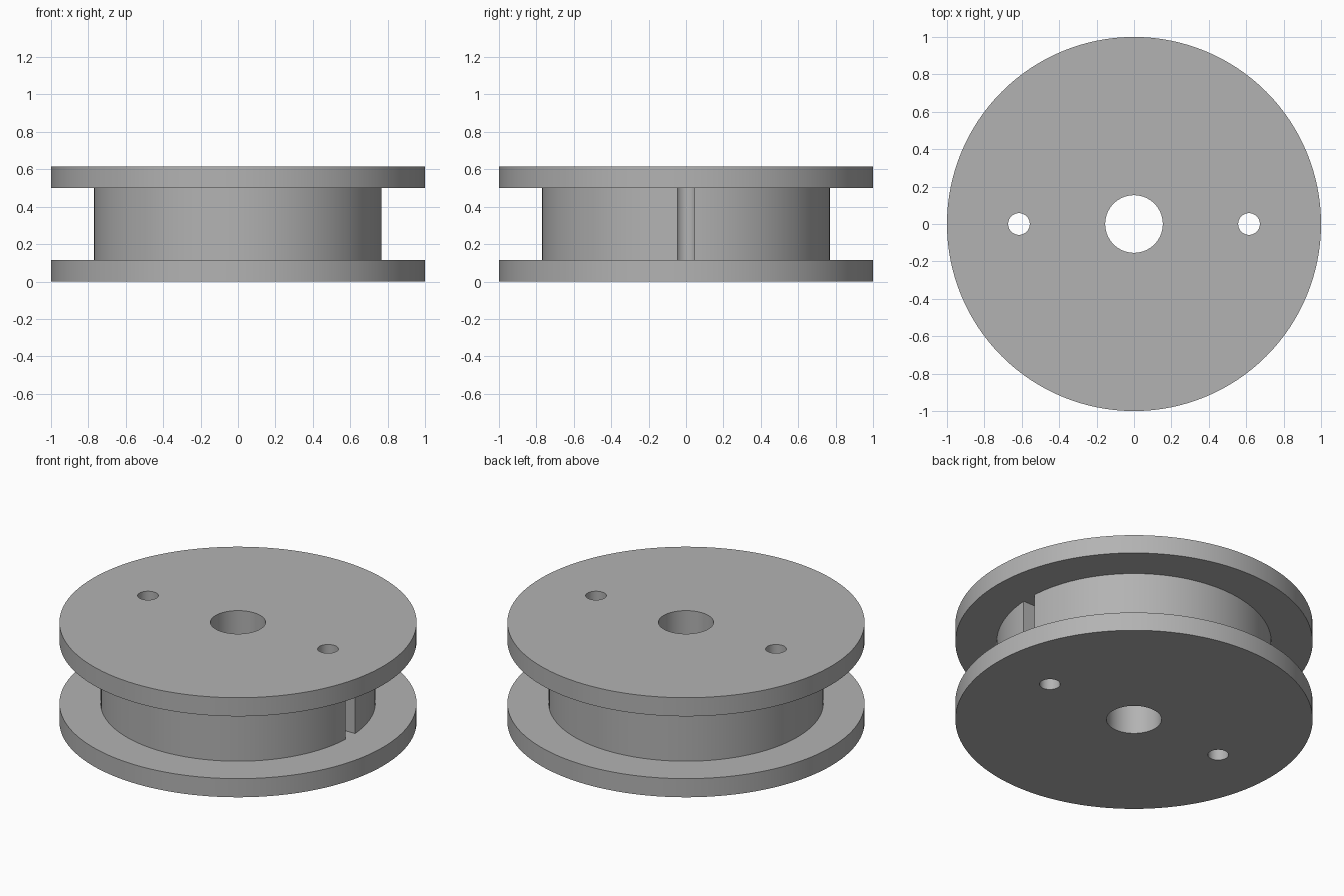
import bpy, bmesh
from math import radians, tau
from mathutils import Vector

cube = bpy.data.objects.get("Cube")
if cube:
    bpy.data.objects.remove(cube, do_unlink=True)

RIM, DRUM, BORE = 1.0, 0.769, 0.154
HEIGHT, FLANGE = 0.615, 0.115
PIN_X, PIN_R, SLOT_W = 0.615, 0.058, 0.092
SEGMENTS = 128

grey = bpy.data.materials.new("plain grey")
grey.use_nodes = True
colour = (0.45, 0.45, 0.45, 1)
grey.diffuse_color = colour
grey.node_tree.nodes["Principled BSDF"].inputs["Base Color"].default_value = colour


def add_object(name, bm):
    bmesh.ops.recalc_face_normals(bm, faces=bm.faces)
    mesh = bpy.data.meshes.new(name)
    bm.to_mesh(mesh)
    bm.free()
    mesh.materials.append(grey)
    obj = bpy.data.objects.new(name, mesh)
    bpy.context.collection.objects.link(obj)
    return obj


def lathe(name, profile):
    """Revolve a closed (radius, z) outline around the z axis."""
    bm = bmesh.new()
    verts = [bm.verts.new((r, 0, z)) for r, z in profile]
    edges = [bm.edges.new((v, verts[i - 1])) for i, v in enumerate(verts)]
    bmesh.ops.spin(bm, geom=verts + edges, axis=(0, 0, 1), cent=(0, 0, 0),
                   angle=tau, steps=SEGMENTS, use_merge=True)
    bmesh.ops.remove_doubles(bm, verts=bm.verts, dist=1e-5)
    return add_object(name, bm)


def pin_cutter(name, x):
    bm = bmesh.new()
    bmesh.ops.create_cone(bm, cap_ends=True, segments=48, radius1=PIN_R,
                          radius2=PIN_R, depth=HEIGHT * 2)
    bmesh.ops.translate(bm, verts=bm.verts, vec=(x, 0, HEIGHT / 2))
    return add_object(name, bm)


def slot_cutter(name):
    bm = bmesh.new()
    bmesh.ops.create_cube(bm, size=1)
    length = 0.9 - PIN_X
    bmesh.ops.scale(bm, verts=bm.verts, vec=(length, SLOT_W, HEIGHT - 2 * FLANGE))
    bmesh.ops.translate(bm, verts=bm.verts,
                        vec=(PIN_X + length / 2, 0, HEIGHT / 2))
    return add_object(name, bm)


# Spool: two flanges, the drum between them and the centre bore
top = HEIGHT - FLANGE
spool = lathe("spool", [(BORE, 0), (RIM, 0), (RIM, FLANGE), (DRUM, FLANGE),
                        (DRUM, top), (RIM, top), (RIM, HEIGHT), (BORE, HEIGHT)])

# Pin holes through the whole spool, and a slot from the left one to the drum face
cutters = [pin_cutter("left_pin_cutter", PIN_X),
           pin_cutter("right_pin_cutter", -PIN_X),
           slot_cutter("slot_cutter")]
for cutter in cutters:
    cut = spool.modifiers.new(cutter.name, "BOOLEAN")
    cut.operation = "DIFFERENCE"
    cut.solver = "EXACT"
    cut.object = cutter

# Bake the cuts and drop the cutters
bpy.context.view_layer.objects.active = spool
spool.select_set(True)
for cutter in cutters:
    bpy.ops.object.modifier_apply(modifier=cutter.name)
    bpy.data.objects.remove(cutter, do_unlink=True)
bpy.ops.object.shade_smooth_by_angle(angle=radians(30))
